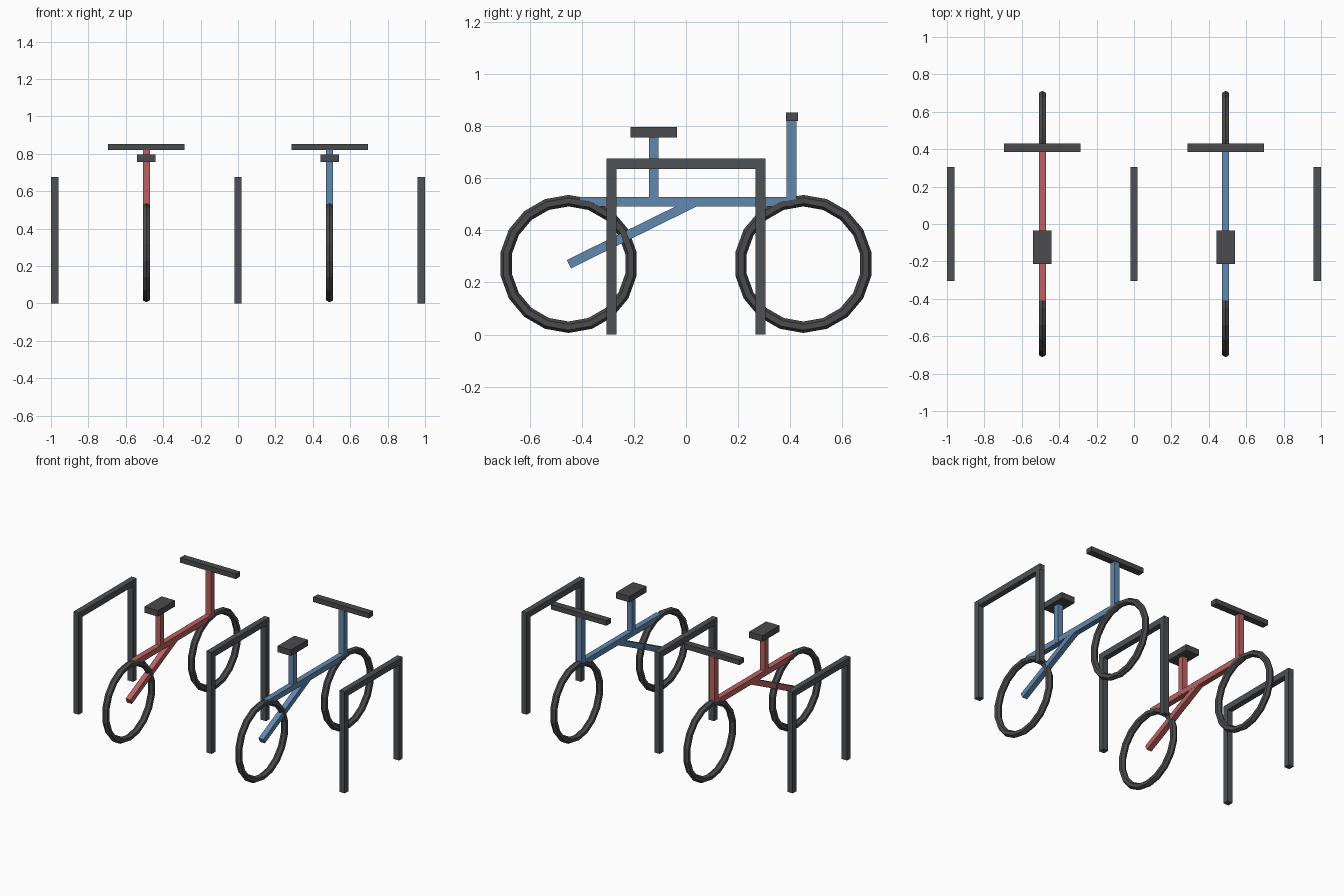
import bpy
from math import atan2, hypot

if "Cube" in bpy.data.objects:
    bpy.data.objects.remove(bpy.data.objects["Cube"])


def material(name, rgb):
    m = bpy.data.materials.new(name)
    m.diffuse_color = (*rgb, 1)
    m.use_nodes = True
    m.node_tree.nodes["Principled BSDF"].inputs["Base Color"].default_value = m.diffuse_color
    return m


DARK = material("dark_grey", (0.07, 0.07, 0.075))
STEEL = material("stand_grey", (0.075, 0.085, 0.09))
RED = material("red_paint", (0.5, 0.12, 0.12))
BLUE = material("blue_paint", (0.12, 0.25, 0.43))


def box(name, centre, size, mat, tilt=0):
    bpy.ops.mesh.primitive_cube_add(size=1, location=centre, rotation=(tilt, 0, 0))
    o = bpy.context.object
    o.name = name
    o.scale = size
    o.data.materials.append(mat)


def beam(name, x, start, end, thick, mat):
    # square bar between two (y, z) points
    (y0, z0), (y1, z1) = start, end
    dy, dz = y1 - y0, z1 - z0
    box(name, (x, (y0 + y1) / 2, (z0 + z1) / 2), (thick, hypot(dy, dz), thick), mat, atan2(dz, dy))


def wheel(name, x, y):
    bpy.ops.mesh.primitive_torus_add(
        location=(x, y, 0.271), rotation=(0, 1.5707963, 0),
        major_radius=0.243, minor_radius=0.022, major_segments=18, minor_segments=6)
    o = bpy.context.object
    o.name = name
    o.data.materials.append(DARK)


def bike(label, x, paint):
    wheel(label + "_rear_wheel", x, -0.451)
    wheel(label + "_front_wheel", x, 0.451)
    # frame
    beam(label + "_top_tube", x, (-0.41, 0.51), (0.41, 0.51), 0.037, paint)
    beam(label + "_chain_stay", x, (-0.45, 0.27), (0.035, 0.509), 0.036, paint)
    beam(label + "_seat_post", x, (-0.124, 0.50), (-0.124, 0.77), 0.038, paint)
    beam(label + "_steering_post", x, (0.406, 0.50), (0.406, 0.83), 0.038, paint)
    # saddle and handlebar
    box(label + "_seat", (x, -0.124, 0.777), (0.1, 0.18, 0.04), DARK)
    box(label + "_handlebar", (x, 0.407, 0.837), (0.41, 0.046, 0.033), DARK)


def stand(label, x):
    for side, y in (("front", -0.286), ("back", 0.286)):
        box(f"{label}_{side}_post", (x, y, 0.329), (0.04, 0.038, 0.658), STEEL)
    box(label + "_top_rail", (x, 0, 0.656), (0.038, 0.612, 0.04), STEEL)


for label, x in (("left_stand", -0.98), ("middle_stand", 0), ("right_stand", 0.98)):
    stand(label, x)
bike("red_bike", -0.49, RED)
bike("blue_bike", 0.49, BLUE)
